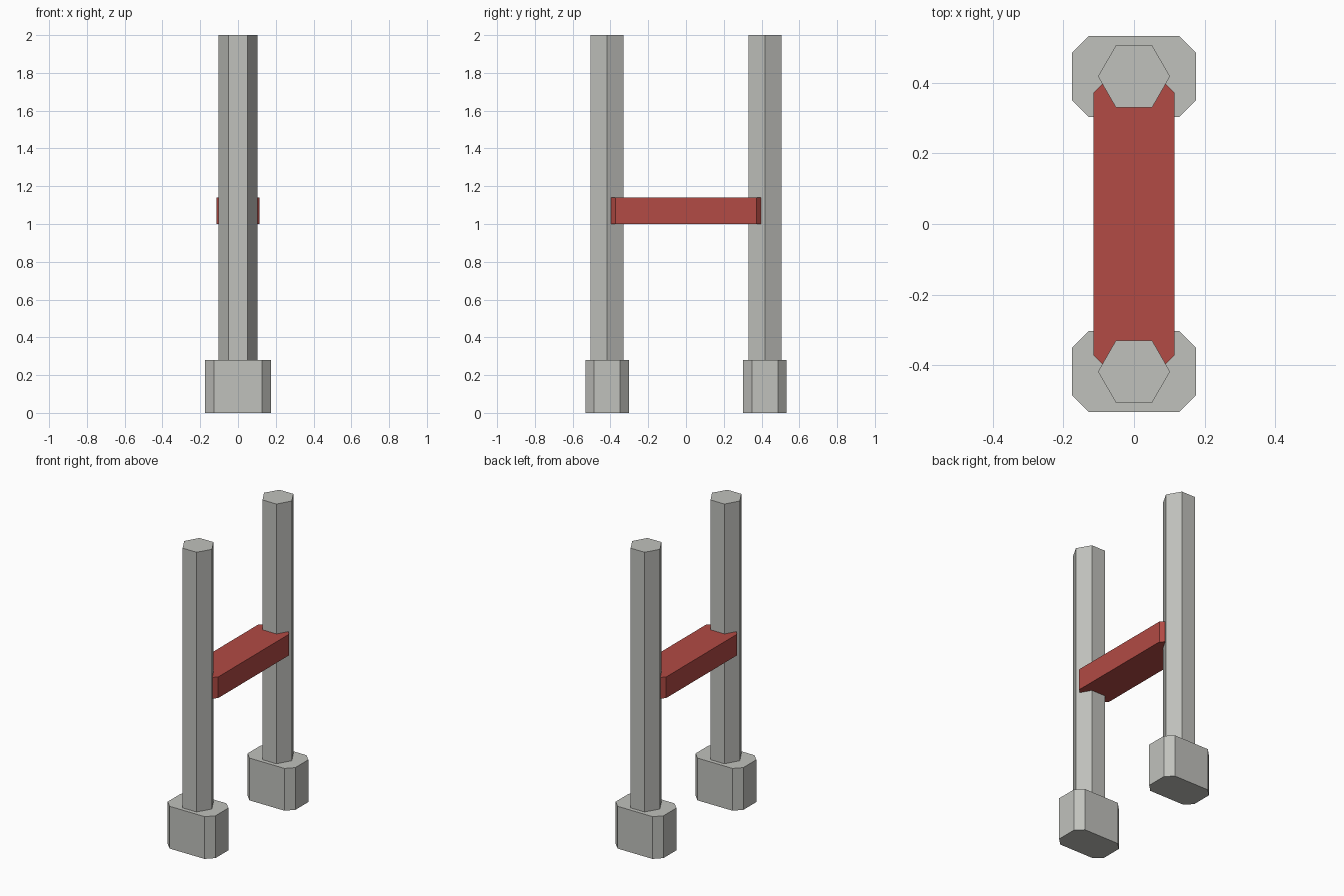
import bpy, bmesh, math

if "Cube" in bpy.data.objects:
    bpy.data.objects.remove(bpy.data.objects["Cube"])


def material(name, rgb):
    m = bpy.data.materials.new(name)
    m.diffuse_color = (*rgb, 1)
    m.use_nodes = True
    m.node_tree.nodes["Principled BSDF"].inputs["Base Color"].default_value = m.diffuse_color
    return m


GREY = material("stone_grey", (0.53, 0.535, 0.505))
RED = material("rail_red", (0.445, 0.069, 0.058))


def prism(name, outline, z0, z1, mat, y=0):
    """Extrude a counter-clockwise xy outline from z0 to z1."""
    bm = bmesh.new()
    face = bm.faces.new([bm.verts.new((px, py + y, z0)) for px, py in outline])
    ext = bmesh.ops.extrude_face_region(bm, geom=[face])
    for v in ext["geom"]:
        if isinstance(v, bmesh.types.BMVert):
            v.co.z = z1
    bmesh.ops.recalc_face_normals(bm, faces=bm.faces[:])
    mesh = bpy.data.meshes.new(name)
    bm.to_mesh(mesh)
    bm.free()
    mesh.materials.append(mat)
    obj = bpy.data.objects.new(name, mesh)
    bpy.context.collection.objects.link(obj)
    return obj


def cut_rect(hx, hy, c):
    """Rectangle outline with its four corners cut at 45 degrees."""
    return [(hx - c, -hy), (hx, c - hy), (hx, hy - c), (hx - c, hy),
            (c - hx, hy), (-hx, hy - c), (-hx, c - hy), (c - hx, -hy)]


hexagon = [(0.102 * math.cos(i * math.pi / 3), 0.102 * math.sin(i * math.pi / 3))
           for i in range(6)]

# Two hexagonal posts on chamfered footings
for side, y in (("front", -0.418), ("back", 0.418)):
    prism(side + "_footing", cut_rect(0.175, 0.115, 0.047), 0, 0.28, GREY, y)
    prism(side + "_post", hexagon, 0.28, 2.0, GREY, y)

# Cross rail joining the posts
prism("cross_rail", cut_rect(0.115, 0.418, 0.046), 1.0, 1.14, RED)
